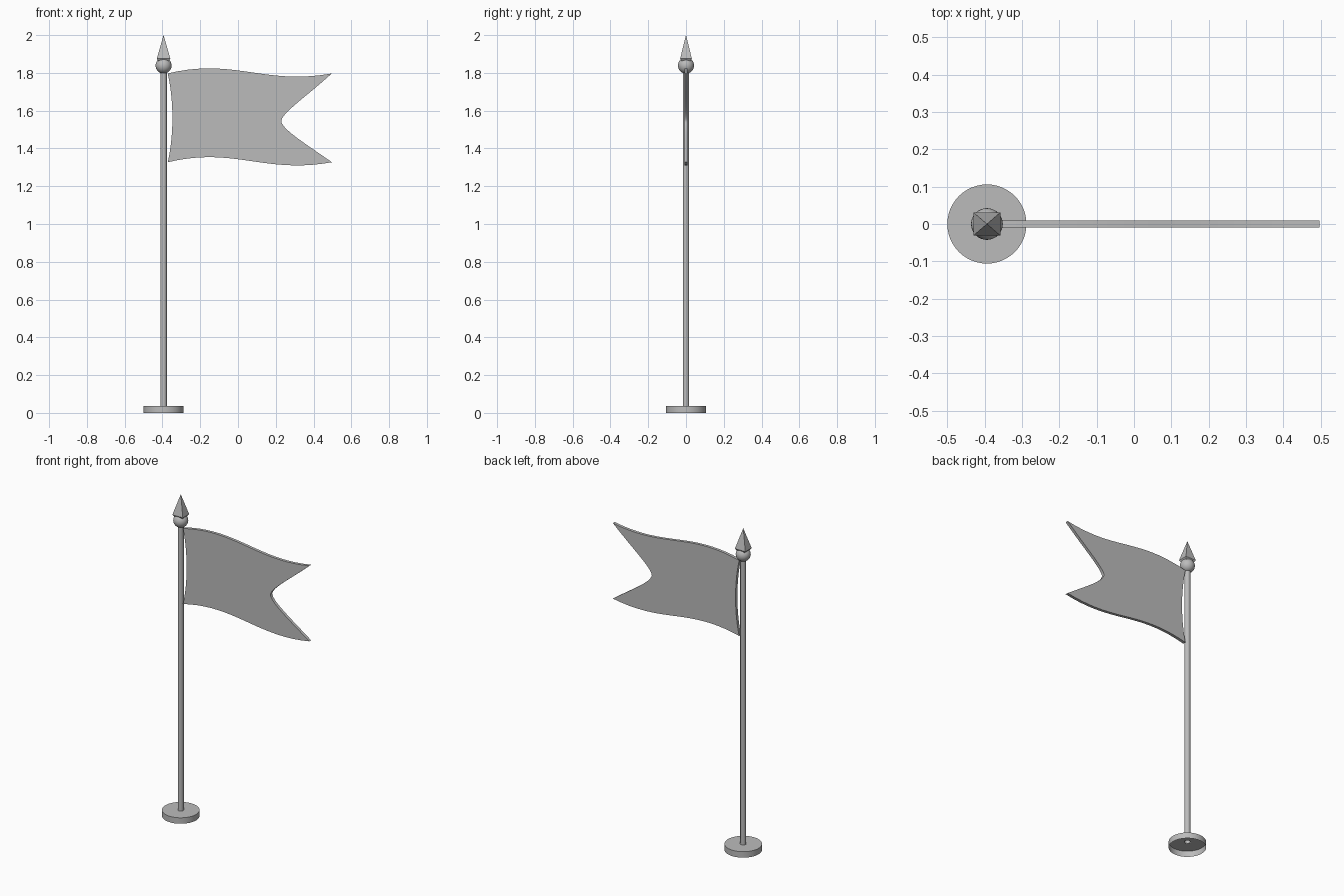
import bpy, bmesh, math
from mathutils import Vector
from mathutils.geometry import interpolate_bezier

cube = bpy.data.objects.get("Cube")
if cube:
    bpy.data.objects.remove(cube, do_unlink=True)

POLE_X = -0.394

grey = bpy.data.materials.new("plain grey")
grey.use_nodes = True
grey.diffuse_color = (0.5, 0.5, 0.5, 1)
grey.node_tree.nodes["Principled BSDF"].inputs["Base Color"].default_value = (0.5, 0.5, 0.5, 1)


def finish(name, bm, x=0, smooth=True):
    bmesh.ops.recalc_face_normals(bm, faces=bm.faces)
    mesh = bpy.data.meshes.new(name)
    bm.to_mesh(mesh)
    bm.free()
    mesh.materials.append(grey)
    obj = bpy.data.objects.new(name, mesh)
    obj.location.x = x
    bpy.context.collection.objects.link(obj)
    if smooth:
        bpy.ops.object.select_all(action="DESELECT")
        obj.select_set(True)
        bpy.context.view_layer.objects.active = obj
        bpy.ops.object.shade_smooth_by_angle(angle=math.radians(35))
    return obj


def lathe(name, profile, sides):
    """Spin an open (radius, height) profile around the pole axis."""
    bm = bmesh.new()
    verts = [bm.verts.new((r, 0, z)) for r, z in profile]
    edges = [bm.edges.new(pair) for pair in zip(verts, verts[1:])]
    bmesh.ops.spin(bm, geom=verts + edges, cent=(0, 0, 0), axis=(0, 0, 1),
                   angle=math.tau, steps=sides, use_merge=True)
    bmesh.ops.remove_doubles(bm, verts=bm.verts, dist=1e-5)
    return finish(name, bm, POLE_X)


# Hollow foot, open underneath, and the tubular pole rising from its middle
lathe("base", [(0.106, 0), (0.106, 0.037), (0.017, 0.037)], 48)
lathe("pole", [(0.017, 0.037), (0.017, 1.83)], 24)

# Ball on top of the pole
bm = bmesh.new()
bmesh.ops.create_uvsphere(bm, u_segments=32, v_segments=16, radius=0.0425)
ball = finish("ball", bm, POLE_X)
ball.location.z = 1.839

# Four-sided spear point with a short taper under its widest ring
bm = bmesh.new()
rings = []
for hx, hy, z in [(0.022, 0.019, 1.855), (0.036, 0.031, 1.875)]:
    rings.append([bm.verts.new((sx * hx, sy * hy, z))
                  for sx, sy in [(-1, -1), (1, -1), (1, 1), (-1, 1)]])
tip = bm.verts.new((0, 0, 2))
bm.faces.new(rings[0])
for i in range(4):
    j = (i + 1) % 4
    bm.faces.new((rings[0][i], rings[0][j], rings[1][j], rings[1][i]))
    bm.faces.new((rings[1][i], rings[1][j], tip))
finish("spear_point", bm, POLE_X, smooth=False)

# Swallow-tailed flag: outline made of bezier spans (start, handle, handle, end)
LOW, HIGH = 1.327, 1.797


def wave(z):
    return [(-0.372, z), (-0.02, z + 0.085), (0.14, z - 0.065), (0.497, z)]


spans = [
    wave(LOW),
    [(0.497, LOW), (0.35, 1.43), (0.235, 1.50), (0.229, 1.545)],
    [(0.229, 1.545), (0.235, 1.59), (0.35, 1.665), (0.497, HIGH)],
    wave(HIGH)[::-1],
    [(-0.372, HIGH), (-0.339, 1.65), (-0.339, 1.47), (-0.372, LOW)],
]
outline = []
for span in spans:
    points = [Vector((x, 0, z)) for x, z in span]
    outline += interpolate_bezier(*points, 20)[:-1]

bm = bmesh.new()
front = bm.faces.new([bm.verts.new((p.x, -0.009, p.z)) for p in outline])
cloth = bmesh.ops.extrude_face_region(bm, geom=[front], use_keep_orig=True)
bmesh.ops.translate(bm, vec=(0, 0.018, 0),
                    verts=[v for v in cloth["geom"] if isinstance(v, bmesh.types.BMVert)])
finish("flag", bm)
